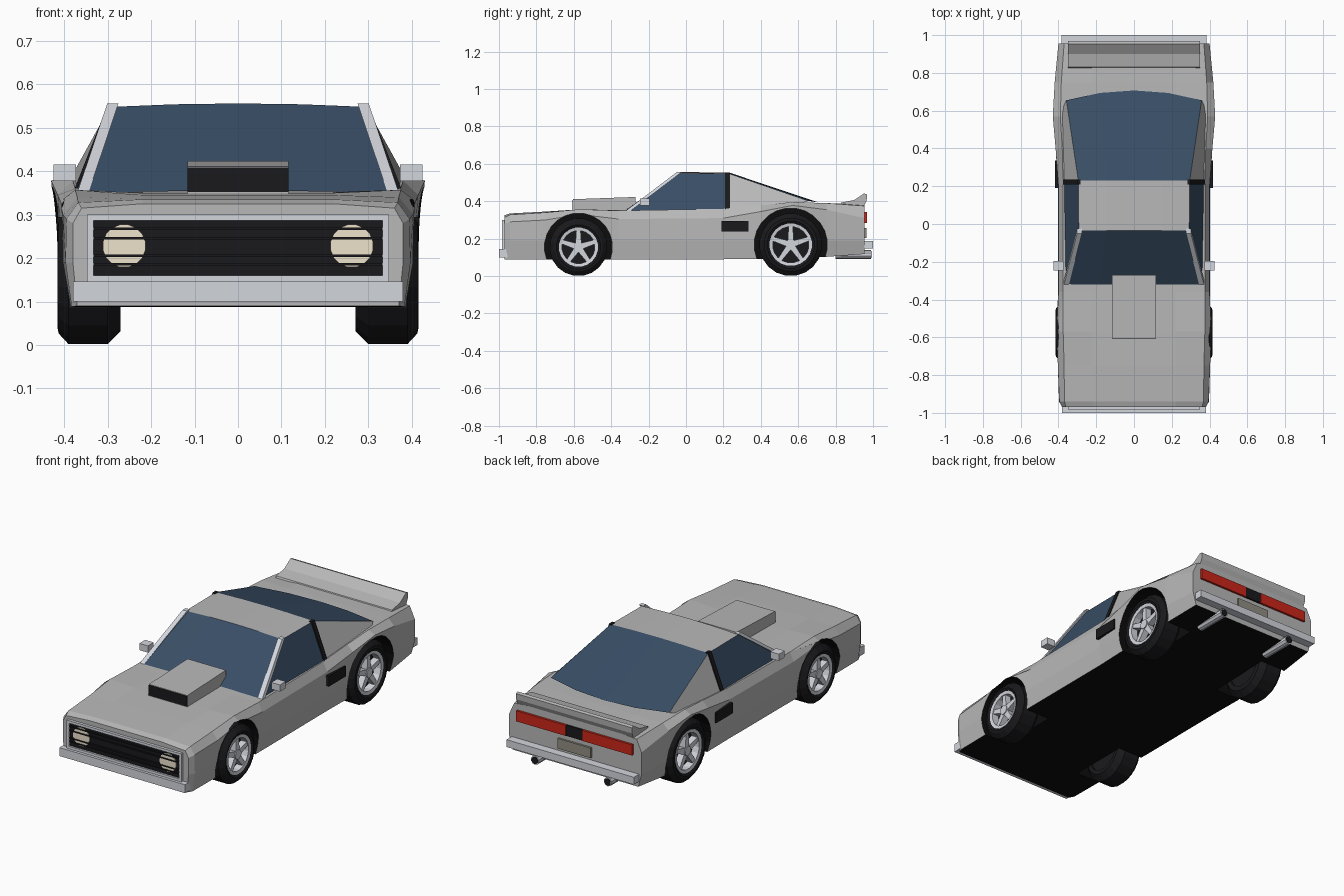
import bpy, bmesh
from math import cos, sin, pi, tau
from mathutils import Vector

if "Cube" in bpy.data.objects:
    bpy.data.objects.remove(bpy.data.objects["Cube"])


def mat(name, r, g, b):
    m = bpy.data.materials.new(name)
    m.diffuse_color = (r, g, b, 1)
    m.use_nodes = True
    m.node_tree.nodes["Principled BSDF"].inputs["Base Color"].default_value = m.diffuse_color
    return m


PAINT = mat("paint", .48, .48, .48)
BLACK = mat("black", .01, .01, .012)
UNDER = mat("underside", .004, .004, .004)
GLASS = mat("glass", .04, .075, .13)
CHROME = mat("bright_metal", .65, .67, .72)
LAMP = mat("lamp", .85, .76, .6)
RED = mat("tail_red", .6, .02, .01)
PLATE = mat("plate", .28, .27, .22)


def mesh(name, verts, faces, *mats):
    me = bpy.data.meshes.new(name)
    me.from_pydata([tuple(v) for v in verts], [], faces)
    bm = bmesh.new()
    bm.from_mesh(me)
    bmesh.ops.recalc_face_normals(bm, faces=bm.faces)
    bm.to_mesh(me)
    bm.free()
    for m in mats:
        me.materials.append(m)
    ob = bpy.data.objects.new(name, me)
    bpy.context.collection.objects.link(ob)
    return ob


def loft(name, rings, *mats, closed=False):
    """Skin between rings; capped unless closed into a loop."""
    n, k = len(rings[0]), len(rings)
    faces = [(i * n + j, i * n + (j + 1) % n, (i + 1) % k * n + (j + 1) % n, (i + 1) % k * n + j)
             for i in range(k if closed else k - 1) for j in range(n)]
    if not closed:
        faces += [tuple(range(n)), tuple(range((k - 1) * n, k * n))]
    return mesh(name, [p for r in rings for p in r], faces, *mats)


def box(name, x0, x1, y0, y1, z0, z1, m):
    return loft(name, [[(x0, y, z0), (x1, y, z0), (x1, y, z1), (x0, y, z1)] for y in (y0, y1)], m)


def prism(name, x0, x1, yz, m):
    return loft(name, [[(x, y, z) for y, z in yz] for x in (x0, x1)], m)


def circle(axis, pos, r, cy, cz, n, cx=0):
    """Ring of points around the x or y axis."""
    pts = []
    for i in range(n):
        a = tau * (i + .5) / n
        pts.append((pos, cy + r * cos(a), cz + r * sin(a)) if axis == "x"
                   else (cx + r * cos(a), pos, cz + r * sin(a)))
    return pts


# Body: sections (y, bottom z, bottom x, middle x, shoulder x, shoulder z, edge x, edge z, centre z)
SECTIONS = [
    (-.97, .09, .37, .38, .38, .28, .36, .315, .325),
    (-.94, .088, .383, .397, .395, .29, .368, .328, .335),
    (-.75, .088, .385, .403, .403, .30, .37, .34, .345),
    (-.57, .088, .387, .407, .41, .33, .375, .357, .35),
    (-.36, .088, .39, .402, .40, .305, .375, .35, .352),
    (.20, .09, .39, .402, .40, .31, .375, .36, .36),
    (.40, .092, .395, .41, .415, .345, .38, .378, .375),
    (.57, .095, .40, .417, .43, .378, .39, .396, .39),
    (.75, .103, .395, .413, .42, .355, .385, .39, .39),
    (.955, .118, .38, .40, .40, .31, .37, .375, .385),
]
rings = []
for y, zb, xb, xm, xs, zs, xt, zt, zc in SECTIONS:
    half = [(xb, zb), (xm, .19), (xs, zs), (xt, zt), (.22, zc)]
    rings.append([(x, y, z) for x, z in half] + [(-x, y, z) for x, z in reversed(half)])
body = loft("body", rings, PAINT, UNDER)
for p in body.data.polygons:
    p.material_index = int(p.normal.z < -.8)

# Wheel arches cut out of the body
WHEELS = [("front", -.575, .155, .182, .104), ("rear", .56, .168, .196, .113)]
for tag, y, r, arch, _ in WHEELS:
    for s in (-1, 1):
        cut = loft("arch_cutter", [circle("x", s * x, arch, y, r, 24) for x in (.24, .5)], PAINT, UNDER)
        for p in cut.data.polygons:
            p.material_index = 1
        cut.hide_render = True
        mod = body.modifiers.new("arch", "BOOLEAN")
        mod.object, mod.operation, mod.solver = cut, "DIFFERENCE", "EXACT"
        bpy.context.view_layer.objects.active = body
        bpy.ops.object.modifier_apply(modifier=mod.name)
        bpy.data.objects.remove(cut)

# Wheels: tyre, dark disc, rim ring, hub and five tapered spokes
for tag, y, r, _, rim in WHEELS:
    for s in (-1, 1):
        side = tag + ("_left" if s < 0 else "_right")
        tyre = [(rim, .405), (rim + .015, .415), (r - .025, .413), (r, .39), (r, .30), (r - .03, .27), (rim, .27)]
        loft(side + "_tyre", [circle("x", s * x, q, y, r, 20) for q, x in tyre], BLACK, closed=True)
        loft(side + "_wheel_disc", [circle("x", s * x, rim + .002, y, r, 20) for x in (.285, .365)], BLACK)
        ring = [(rim + .001, .408), (rim - .016, .405), (rim - .016, .36), (rim + .001, .36)]
        loft(side + "_rim", [circle("x", s * x, q, y, r, 20) for q, x in ring], CHROME, closed=True)
        loft(side + "_hub", [circle("x", s * x, .026, y, r, 10) for x in (.36, .405)], CHROME)
        for i in range(5):
            a = pi / 2 + tau * i / 5
            d, t = (cos(a), sin(a)), (-sin(a), cos(a))
            yz = [(y + d[0] * q + t[0] * w, r + d[1] * q + t[1] * w)
                  for q, w in ((.01, -.017), (rim - .01, -.011), (rim - .01, .011), (.01, .017))]
            prism(side + "_spoke", s * .365, s * .40, yz, CHROME)

# Cabin: crowned rows across the car
def row(x, y, z, bow, crown):
    return [(x * t, y + bow * (1 - t * t), z + crown * (1 - t * t)) for t in (-1, -.5, 0, .5, 1)]


def sheet(name, a, b, m):
    n = len(a)
    ob = mesh(name, a + b, [(i, i + 1, n + i + 1, n + i) for i in range(n - 1)], m)
    return ob


cowl = row(.36, -.32, .35, 0, .005)
header = row(.292, -.035, .548, 0, .008)
roof_back = row(.295, .23, .548, 0, .006)
tail = row(.358, .655, .402, .052, -.008)
sheet("windscreen", cowl, header, GLASS)
sheet("roof", header, roof_back, PAINT)
sheet("rear_window", roof_back, tail, GLASS)
for s in (-1, 1):
    k = 0 if s < 0 else -1
    tag = "left_" if s < 0 else "right_"
    sill = (s * .374, .23, .35)
    mesh(tag + "side_window", [cowl[k], header[k], roof_back[k], sill], [(0, 1, 2, 3)], GLASS)
    mesh(tag + "sail_panel", [roof_back[k], sill, (s * .385, .60, .385), tail[k]], [(0, 1, 2, 3)], PAINT)
    # Windscreen pillar and door pillar
    loft(tag + "front_pillar", [[(s * (x + dx), y + dy, z) for dx, dy in ((-.014, -.012), (.012, -.012), (.012, .014), (-.014, .014))]
                                for x, y, z in ((.36, -.315, .345), (.289, -.037, .556))], CHROME)
    loft(tag + "door_pillar", [[(s * (x + dx), y + dy, z) for dx, dy in ((-.01, -.013), (.007, -.013), (.007, .013), (-.01, .013))]
                               for x, y, z in ((.373, .222, .35), (.293, .222, .553))], BLACK)
    # Mirror, side vent, exhaust, lamps
    box(tag + "mirror", s * .373, s * .425, -.245, -.195, .378, .415, CHROME)
    box(tag + "side_vent", s * .38, s * .417, .19, .335, .238, .295, BLACK)
    loft(tag + "exhaust", [circle("y", y, .024, 0, .115, 10, s * .22) for y in (.80, .99)], CHROME)
    loft(tag + "exhaust_hole", [circle("y", y, .019, 0, .115, 10, s * .22) for y in (.98, .993)], BLACK)
    loft(tag + "headlight", [circle("y", y, .05, 0, .228, 16, s * .262) for y in (-.98, -.96)], LAMP)
    box(tag + "tail_light", s * .05, s * .35, .94, .967, .285, .343, RED)
    box(tag + "grille_frame_side", s * .333, s * .347, -.985, -.95, .145, .30, CHROME)

# Nose
box("grille", -.335, .335, -.975, -.95, .155, .29, BLACK)
for z in (.186, .205, .246, .268):
    box("grille_bar", -.333, .333, -.984, -.97, z - .003, z + .003, BLACK)
box("grille_frame_top", -.347, .347, -.985, -.95, .286, .30, CHROME)
box("grille_frame_bottom", -.347, .347, -.985, -.95, .145, .16, CHROME)
box("front_bumper", -.38, .38, -1, -.955, .10, .146, CHROME)

# Bonnet scoop with dark mouth
prism("bonnet_scoop", -.116, .116, [(-.603, .34), (-.27, .34), (-.27, .423), (-.603, .411)], PAINT)
box("scoop_mouth", -.116, .116, -.606, -.60, .352, .408, BLACK)

# Tail
prism("spoiler", -.35, .35, [(.82, .375), (.83, .393), (.90, .407), (.952, .442), (.968, .437), (.966, .405), (.95, .37)], PAINT)
box("tail_centre_panel", -.05, .05, .94, .965, .285, .343, BLACK)
box("number_plate", -.10, .10, .94, .966, .203, .258, PLATE)
box("rear_bumper", -.385, .385, .94, 1, .148, .188, CHROME)
